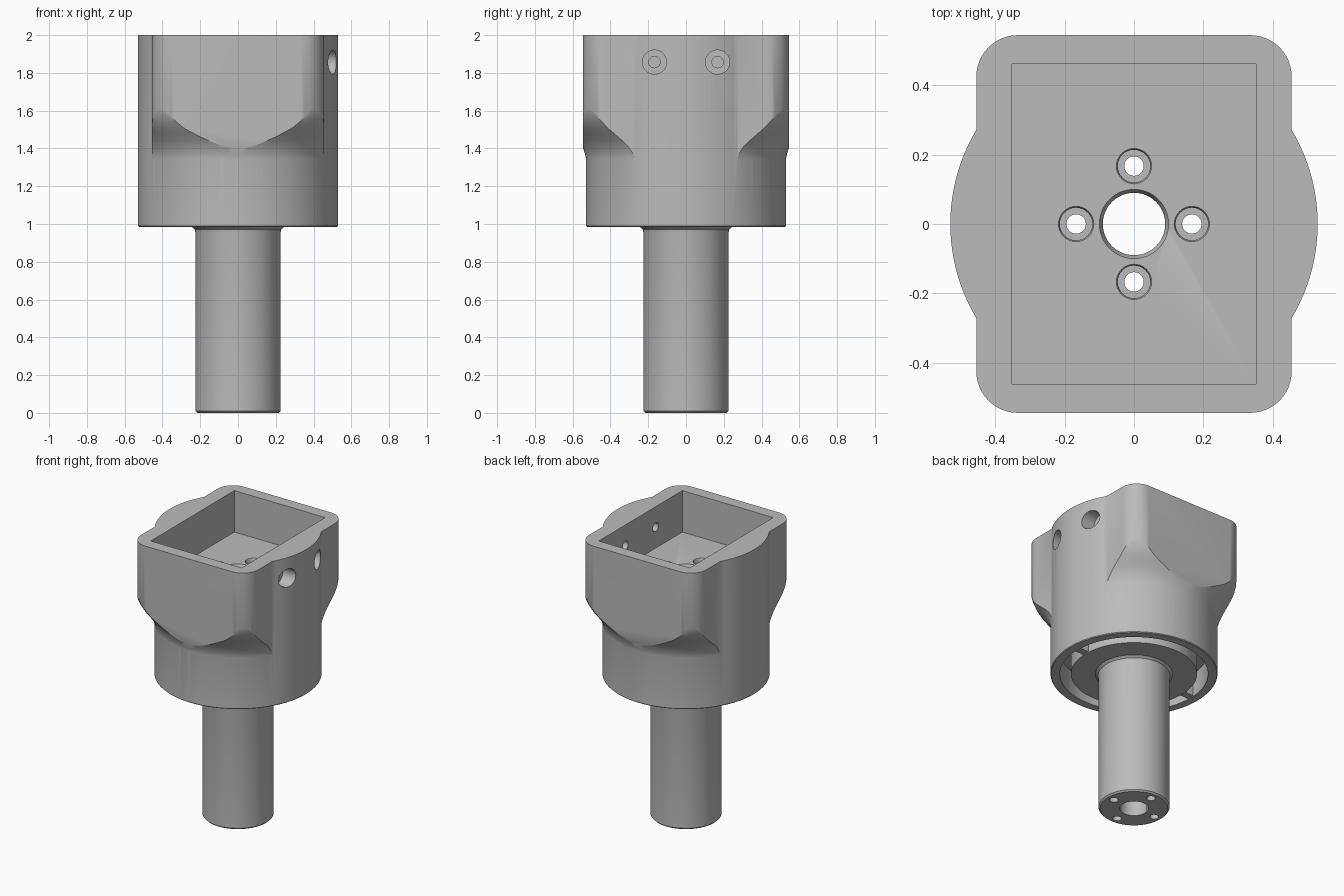
import bpy, bmesh, math
from mathutils import Matrix, Vector

if "Cube" in bpy.data.objects:
    bpy.data.objects.remove(bpy.data.objects["Cube"], do_unlink=True)

grey = bpy.data.materials.new("plain grey")
grey.use_nodes = True
grey.diffuse_color = (0.5, 0.5, 0.5, 1)
grey.node_tree.nodes["Principled BSDF"].inputs["Base Color"].default_value = (0.5, 0.5, 0.5, 1)


def finish(bm, name):
    bmesh.ops.recalc_face_normals(bm, faces=bm.faces)
    mesh = bpy.data.meshes.new(name)
    bm.to_mesh(mesh)
    bm.free()
    mesh.materials.append(grey)
    obj = bpy.data.objects.new(name, mesh)
    bpy.context.collection.objects.link(obj)
    return obj


def lathe(name, profile, steps=96, matrix=Matrix()):
    """Turn a (radius, height) profile, starting and ending on the axis."""
    bm = bmesh.new()
    verts = [bm.verts.new((r, 0, z)) for r, z in profile]
    edges = [bm.edges.new(pair) for pair in zip(verts, verts[1:])]
    bmesh.ops.spin(bm, geom=verts + edges, cent=(0, 0, 0), axis=(0, 0, 1),
                   angle=math.tau, steps=steps)
    bmesh.ops.remove_doubles(bm, verts=bm.verts, dist=1e-5)
    bmesh.ops.dissolve_degenerate(bm, edges=bm.edges, dist=1e-5)
    bm.transform(matrix)
    return finish(bm, name)


def box(name, low, high):
    low, high = Vector(low), Vector(high)
    bm = bmesh.new()
    bmesh.ops.create_cube(bm, size=1, matrix=Matrix.Translation((low + high) / 2)
                          @ Matrix.Diagonal((*(high - low), 1)))
    return finish(bm, name)


def rounded_block(name, hx, hy, radius, z0, z1, segments=12):
    bm = bmesh.new()
    rings = []
    for z in (z0, z1):
        ring = []
        for quarter, (sx, sy) in enumerate(((1, 1), (-1, 1), (-1, -1), (1, -1))):
            for i in range(segments + 1):
                a = (quarter + i / segments) * math.pi / 2
                ring.append(bm.verts.new((sx * (hx - radius) + radius * math.cos(a),
                                          sy * (hy - radius) + radius * math.sin(a), z)))
        bm.faces.new(ring)
        rings.append(ring)
    low, high = rings
    for i in range(len(low)):
        bm.faces.new((low[i - 1], low[i], high[i], high[i - 1]))
    return finish(bm, name)


def combine(target, tool, operation):
    mod = target.modifiers.new("combine", 'BOOLEAN')
    mod.operation, mod.solver, mod.object = operation, 'EXACT', tool
    bpy.context.view_layer.objects.active = target
    bpy.ops.object.modifier_apply(modifier=mod.name)
    bpy.data.objects.remove(tool, do_unlink=True)


# Shaft and round body, with the ring groove underneath
TOP, FLOOR, R = 2.0, 1.71, 0.53
holder = lathe("tool_holder", [
    (0, 0), (0.215, 0), (0.225, 0.01), (0.225, 0.955), (0.229, 0.972), (0.245, 0.985),
    (0.40, 0.985), (0.40, 1.15), (0.47, 1.15), (0.47, 0.985), (R - 0.005, 0.985),
    (R, 0.99), (R, 2.1), (0, 2.1)], 128)

# Ribs bridging the groove
for s in (-1, 1):
    xs = sorted((s * 0.38, s * 0.49))
    combine(holder, box("rib", (xs[0], -0.025, 0.99), (xs[1], 0.025, 1.2)), 'UNION')

# Square head, its underside blended into the round body
head = rounded_block("head", 0.455, 0.545, 0.12, 1.2, 2.1)
blend = lathe("blend", [
    (0, 1.25), (0.515, 1.25), (0.527, 1.33), (0.534, 1.37), (0.546, 1.405), (0.565, 1.44),
    (0.59, 1.475), (0.617, 1.51), (0.638, 1.545), (0.652, 1.58), (0.662, 1.62),
    (0.70, 1.75), (0.70, 2.2), (0, 2.2)], 128)
combine(head, blend, 'INTERSECT')
combine(holder, head, 'UNION')
combine(holder, box("top_trim", (-1, -1, TOP), (1, 1, 2.5)), 'DIFFERENCE')

# Rectangular pocket
combine(holder, box("pocket", (-0.352, -0.462, FLOOR), (0.352, 0.462, 2.3)), 'DIFFERENCE')

# Central bore and four counterbored screw holes down the shaft
combine(holder, lathe("bore", [(0, -0.1), (0.09, -0.1), (0.09, FLOOR - 0.02),
                               (0.10, FLOOR), (0.11, FLOOR + 0.02), (0, FLOOR + 0.02)], 64),
        'DIFFERENCE')
for i in range(4):
    place = Matrix.Rotation(i * math.pi / 2, 4, 'Z') @ Matrix.Translation((0.167, 0, 0))
    combine(holder, lathe("screw_hole", [
        (0, -0.1), (0.028, -0.1), (0.028, FLOOR - 0.06), (0.047, FLOOR - 0.06),
        (0.047, FLOOR - 0.01), (0.055, FLOOR + 0.01), (0, FLOOR + 0.01)], 32, place),
        'DIFFERENCE')

# Counterbored clamp holes through both side walls
for side in (0, math.pi):
    for y in (-0.167, 0.167):
        place = (Matrix.Rotation(side, 4, 'Z') @ Matrix.Translation((0, y, 1.857))
                 @ Matrix.Rotation(math.pi / 2, 4, 'Y'))
        combine(holder, lathe("clamp_hole", [
            (0, 0.3), (0.03, 0.3), (0.03, 0.42), (0.064, 0.42), (0.064, 0.6), (0, 0.6)],
            32, place), 'DIFFERENCE')

bpy.ops.object.select_all(action='DESELECT')
holder.select_set(True)
bpy.context.view_layer.objects.active = holder
bpy.ops.object.shade_smooth_by_angle(angle=math.radians(30))
